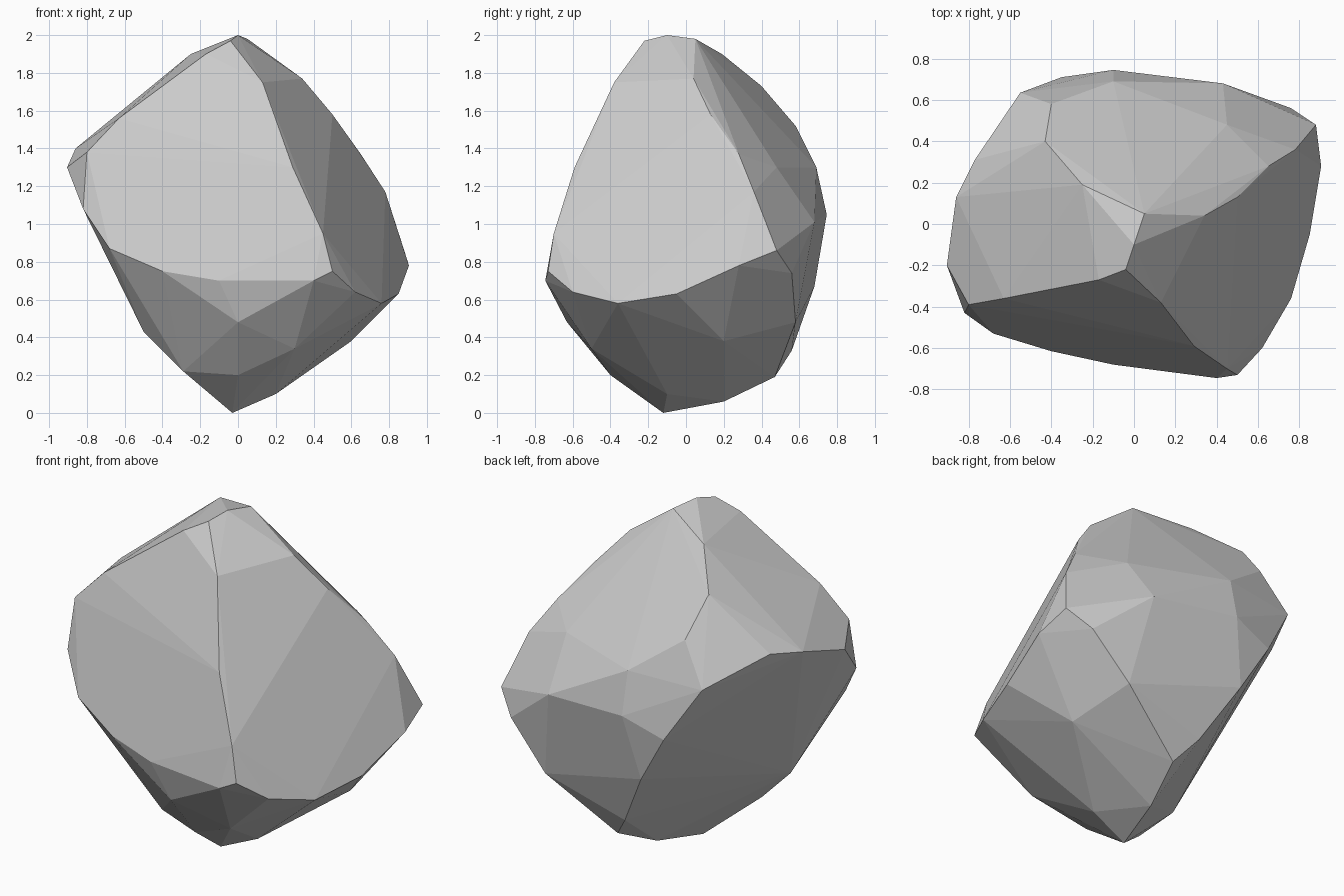
import bpy, bmesh

if "Cube" in bpy.data.objects:
    bpy.data.objects.remove(bpy.data.objects["Cube"])

# Corner points of the chipped boulder, grouped by the ridge they lie on
top_cap = [(0, -.1, 2), (-.04, -.22, 1.97), (.05, .05, 1.98)]
front_right_ridge = [(.13, -.38, 1.75), (.29, -.59, 1.3), (.45, -.70, .95), (.5, -.73, .75)]
front_left_ridge = [(-.17, -.27, 1.9), (-.63, -.36, 1.56), (-.8, -.39, 1.38), (-.905, -.2, 1.3)]
front_lower_ridge = [(.4, -.745, .7), (-.1, -.68, .7), (-.4, -.615, .75),
                     (-.68, -.53, .87), (-.82, -.43, 1.08)]
right_back_ridge = [(.34, .04, 1.77), (.5, .13, 1.58), (.65, .28, 1.37),
                    (.78, .36, 1.17), (.88, .48, .86)]
right_lower_ridge = [(.62, -.6, .64), (.76, -.36, .58), (.85, -.05, .63),
                     (.905, .28, .78), (.76, .56, .74)]
left_back_ridge = [(-.25, .19, 1.9), (-.43, .4, 1.73), (-.77, .31, 1.43), (-.86, .13, 1.4),
                   (-.55, .635, 1.28), (-.35, .71, .96), (-.18, .68, .67), (.01, .56, .33)]
back_bulge = [(-.4, .58, 1.52), (-.1, .745, 1.05), (-.1, .69, 1.3), (.43, .68, 1.01), (.45, .48, 1.3)]
underside = [(-.03, -.12, 0), (.05, .2, .06), (.12, .47, .19), (.52, .58, .48), (.6, .2, .38),
             (.2, -.1, .1), (-.29, -.3, .22), (-.5, -.27, .43), (.3, -.5, .34),
             (0, -.63, .48), (0, -.4, .2)]

points = (top_cap + front_right_ridge + front_left_ridge + front_lower_ridge + right_back_ridge
          + right_lower_ridge + left_back_ridge + back_bulge + underside)

# Wrap the points in a convex skin, then merge nearly flat triangles into facets
bm = bmesh.new()
for p in points:
    bm.verts.new(p)
bmesh.ops.convex_hull(bm, input=bm.verts[:])
loose = [v for v in bm.verts if not v.link_faces]
bmesh.ops.delete(bm, geom=loose, context='VERTS')
bmesh.ops.dissolve_limit(bm, angle_limit=0.05, verts=bm.verts[:], edges=bm.edges[:])
bmesh.ops.recalc_face_normals(bm, faces=bm.faces[:])

mesh = bpy.data.meshes.new("boulder")
bm.to_mesh(mesh)
bm.free()
boulder = bpy.data.objects.new("boulder", mesh)
bpy.context.collection.objects.link(boulder)
